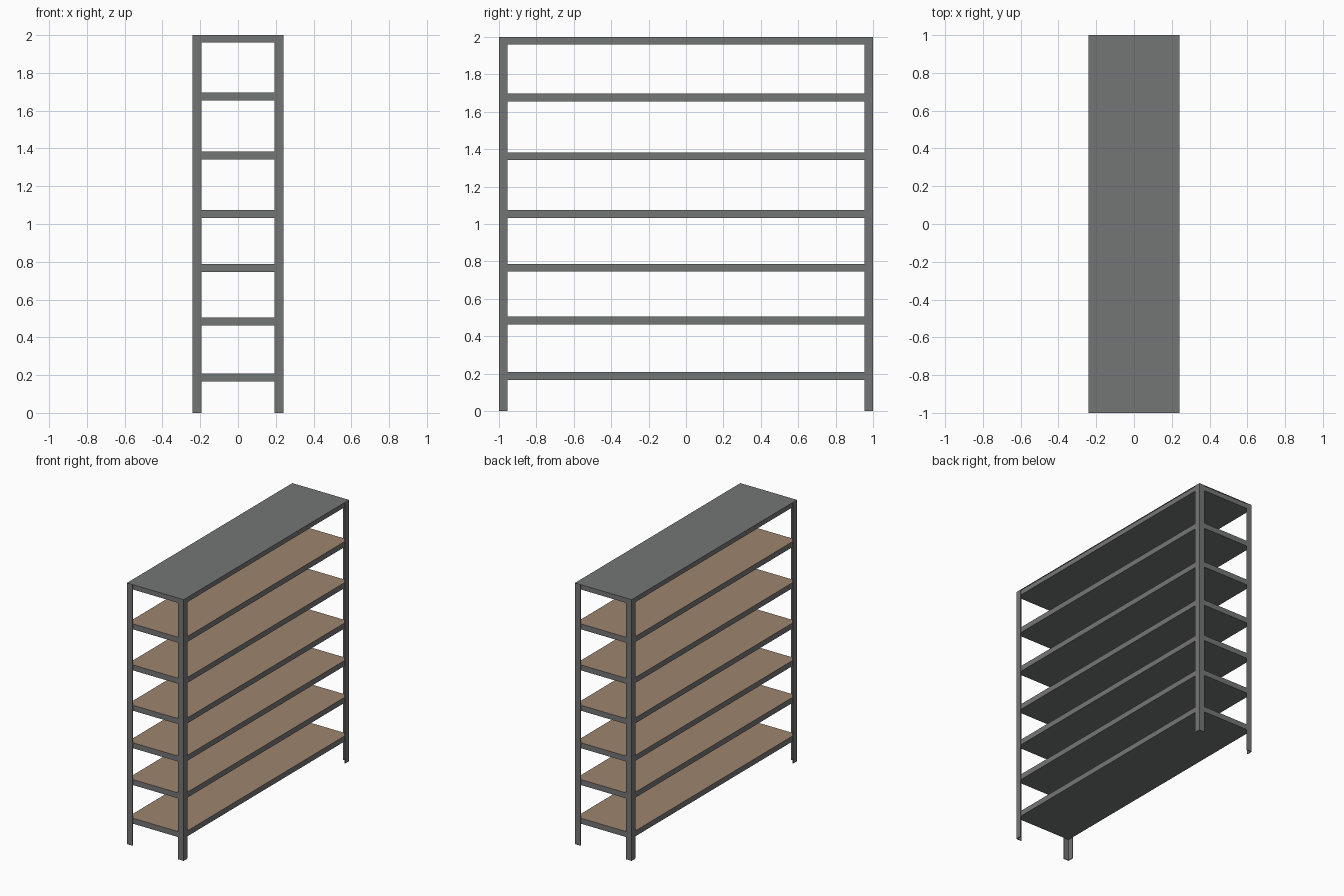
import bpy, bmesh

if "Cube" in bpy.data.objects:
    bpy.data.objects.remove(bpy.data.objects["Cube"])

HX, HY, H = 0.24, 1.0, 2.0      # half width, half depth, height
FL, T = 0.046, 0.005            # post flange width and steel thickness
BEAM = 0.042                    # shelf edge height


def material(name, rgb):
    m = bpy.data.materials.new(name)
    m.diffuse_color = (*rgb, 1)
    m.use_nodes = True
    m.node_tree.nodes["Principled BSDF"].inputs["Base Color"].default_value = m.diffuse_color
    return m


steel = material("grey steel", (0.175, 0.182, 0.178))
wood = material("brown board", (0.345, 0.235, 0.158))


def finish(name, bm, mats):
    bmesh.ops.recalc_face_normals(bm, faces=bm.faces)
    me = bpy.data.meshes.new(name)
    bm.to_mesh(me)
    bm.free()
    for m in mats:
        me.materials.append(m)
    ob = bpy.data.objects.new(name, me)
    bpy.context.collection.objects.link(ob)
    return ob


def box(name, hx, hy, z0, z1, mats):
    bm = bmesh.new()
    bmesh.ops.create_cube(bm, size=1)
    for v in bm.verts:
        v.co.x *= 2 * hx
        v.co.y *= 2 * hy
        v.co.z = z1 if v.co.z > 0 else z0
    bm.normal_update()
    # the top face takes the last material
    for f in bm.faces:
        f.material_index = len(mats) - 1 if f.normal.z > 0.5 else 0
    return finish(name, bm, mats)


# Corner posts: L-shaped steel angles, open towards the inside
profile = [(0, 0), (FL, 0), (FL, T), (T, T), (T, FL), (0, FL)]
for sx, xn in ((-1, "left"), (1, "right")):
    for sy, yn in ((-1, "front"), (1, "back")):
        bm = bmesh.new()
        vs = [bm.verts.new((sx * (HX - a), sy * (HY - b), 0)) for a, b in profile]
        face = bm.faces.new(vs)
        ext = bmesh.ops.extrude_face_region(bm, geom=[face])
        for g in ext["geom"]:
            if isinstance(g, bmesh.types.BMVert):
                g.co.z = H - 0.003
        if not any(len(f.verts) == 6 and f.calc_center_median().z < 0.01 for f in bm.faces):
            bm.faces.new(vs)
        finish(f"{yn}_{xn}_post", bm, [steel])

# Shelves: steel trays with a brown board on top, sitting inside the posts
for i, top in enumerate((0.209, 0.505, 0.787, 1.074, 1.383, 1.697)):
    box(f"shelf_{i + 1}", HX - T, HY - T, top - BEAM, top, [steel, wood])

# Top shelf, all steel, with a thin cover over the post ends
box("top_shelf", HX - T, HY - T, H - BEAM + 0.002, H - 0.003, [steel])
box("top_cover", HX, HY, H - 0.003, H, [steel])
